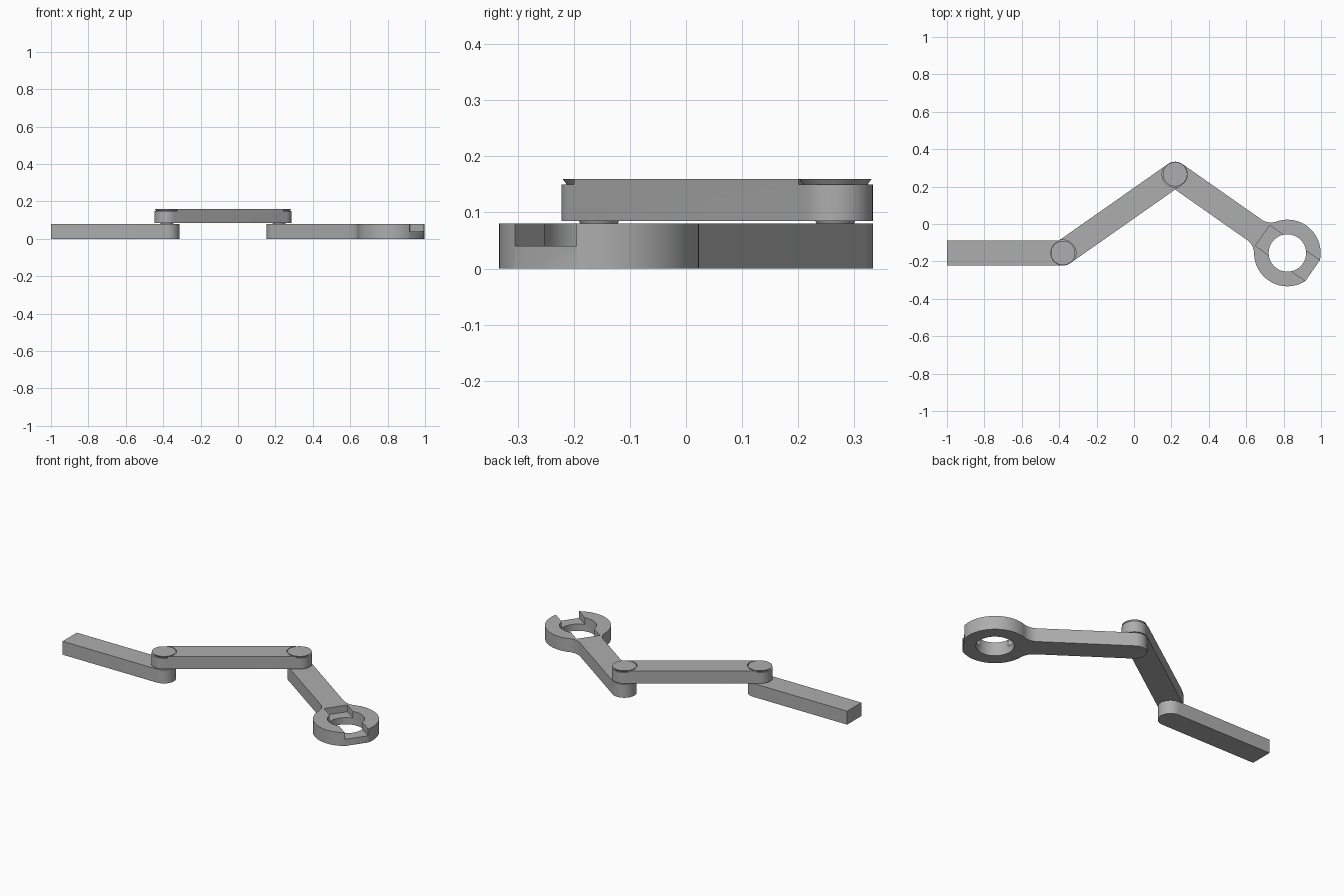
import bpy, bmesh, math
from mathutils import Vector, Matrix

if "Cube" in bpy.data.objects:
    bpy.data.objects.remove(bpy.data.objects["Cube"])

steel = bpy.data.materials.new("grey_steel")
steel.use_nodes = True
GREY = (0.42, 0.42, 0.42, 1)
steel.diffuse_color = GREY
steel.node_tree.nodes["Principled BSDF"].inputs["Base Color"].default_value = GREY

# Shared dimensions
HALF = 0.067                      # half width of every arm
ARM_TOP, LINK_BASE, LINK_TOP = 0.08, 0.085, 0.16
RECESS = 0.15                     # floor under each screw head
ELBOW_A = Vector((-0.38, -0.155))
ELBOW_B = Vector((0.22, 0.266))
RING = Vector((0.82, -0.155))
RING_R, HOLE_R, FILLET = 0.178, 0.1, 0.09


def arc(cx, cy, r, a0, a1, n=24):
    """Points on an arc, angles in radians."""
    return [(cx + r * math.cos(a0 + (a1 - a0) * i / n),
             cy + r * math.sin(a0 + (a1 - a0) * i / n)) for i in range(n + 1)]


def finish(name, bm):
    bmesh.ops.recalc_face_normals(bm, faces=bm.faces)
    mesh = bpy.data.meshes.new(name)
    bm.to_mesh(mesh)
    bm.free()
    mesh.materials.append(steel)
    obj = bpy.data.objects.new(name, mesh)
    bpy.context.collection.objects.link(obj)
    return obj


def prism(name, outline, z0, z1, origin=(0, 0), angle=0):
    """Extrude an outline, then turn it about z and move it to origin."""
    bm = bmesh.new()
    face = bm.faces.new([bm.verts.new((x, y, z0)) for x, y in outline])
    top = bmesh.ops.extrude_face_region(bm, geom=[face])["geom"]
    bmesh.ops.translate(bm, vec=(0, 0, z1 - z0),
                        verts=[v for v in top if isinstance(v, bmesh.types.BMVert)])
    bm.transform(Matrix.Translation((origin[0], origin[1], 0)) @ Matrix.Rotation(angle, 4, "Z"))
    return finish(name, bm)


def disc(name, centre, r0, r1, z0, z1):
    bm = bmesh.new()
    bmesh.ops.create_cone(bm, cap_ends=True, segments=64, radius1=r0, radius2=r1, depth=z1 - z0,
                          matrix=Matrix.Translation((centre[0], centre[1], (z0 + z1) / 2)))
    return finish(name, bm)


def cut(obj, cutter):
    """Subtract a cutter for good and remove it."""
    mod = obj.modifiers.new("cut", "BOOLEAN")
    mod.operation, mod.solver, mod.object = "DIFFERENCE", "EXACT", cutter
    bpy.ops.object.select_all(action="DESELECT")
    bpy.context.view_layer.objects.active = obj
    obj.select_set(True)
    bpy.ops.object.modifier_apply(modifier=mod.name)
    bpy.data.objects.remove(cutter)


def smooth(obj):
    bpy.ops.object.select_all(action="DESELECT")
    bpy.context.view_layer.objects.active = obj
    obj.select_set(True)
    bpy.ops.object.shade_smooth_by_angle(angle=math.radians(25))


def heading(a, b):
    return math.atan2(b.y - a.y, b.x - a.x)


Q = math.pi / 2
parts = []

# Handle: square free end, round end at the first elbow
length = ELBOW_A.x + 1
parts.append(prism("handle_arm", [(-length, HALF), (-length, -HALF)] + arc(0, 0, HALF, -Q, Q),
                   0, ARM_TOP, ELBOW_A))

# Middle link: round at both ends, recessed around the screw heads
length = (ELBOW_B - ELBOW_A).length
link = prism("middle_link", arc(0, 0, HALF, Q, 3 * Q) + arc(length, 0, HALF, -Q, Q),
             LINK_BASE, LINK_TOP, ELBOW_A, heading(ELBOW_A, ELBOW_B))
for pivot in (ELBOW_A, ELBOW_B):
    cut(link, disc("recess_cutter", pivot, 0.0695, 0.0695, RECESS, LINK_TOP + 0.05))
parts.append(link)

# Screw heads and pins at both elbows
for side, pivot in (("right", ELBOW_A), ("left", ELBOW_B)):
    parts.append(disc(side + "_screw_head", pivot, 0.057, 0.065, RECESS - 0.001, LINK_TOP))
    parts.append(disc(side + "_pivot_pin", pivot, 0.033, 0.036, ARM_TOP - 0.001, LINK_BASE + 0.001))

# Ring arm: local x runs from the elbow to the ring centre at the origin
length = (RING - ELBOW_B).length
turn = heading(ELBOW_B, RING)
fy = HALF + FILLET
fx = -math.sqrt((RING_R + FILLET) ** 2 - fy ** 2)
touch = math.atan2(fy, fx)                      # where fillet meets ring
flat = math.asin(HALF / RING_R)                 # chord at the open end
upper = (arc(0, 0, RING_R, flat, touch, 40)
         + arc(fx, fy, FILLET, touch - math.pi, -Q, 12)[1:]
         + arc(-length, 0, HALF, Q, 2 * Q, 16))
lower = [(x, -y) for x, y in reversed(upper[:-1])]
ring = prism("ring_arm", upper + lower, 0, ARM_TOP, RING, turn)
cut(ring, disc("hole_cutter", RING, HOLE_R, HOLE_R, -0.05, ARM_TOP + 0.05))
slot = [(-0.162, -HALF), (0.25, -HALF), (0.25, HALF), (-0.162, HALF)]
cut(ring, prism("slot_cutter", slot, ARM_TOP / 2, ARM_TOP + 0.05, RING, turn))
parts.append(ring)

for part in parts:
    smooth(part)
